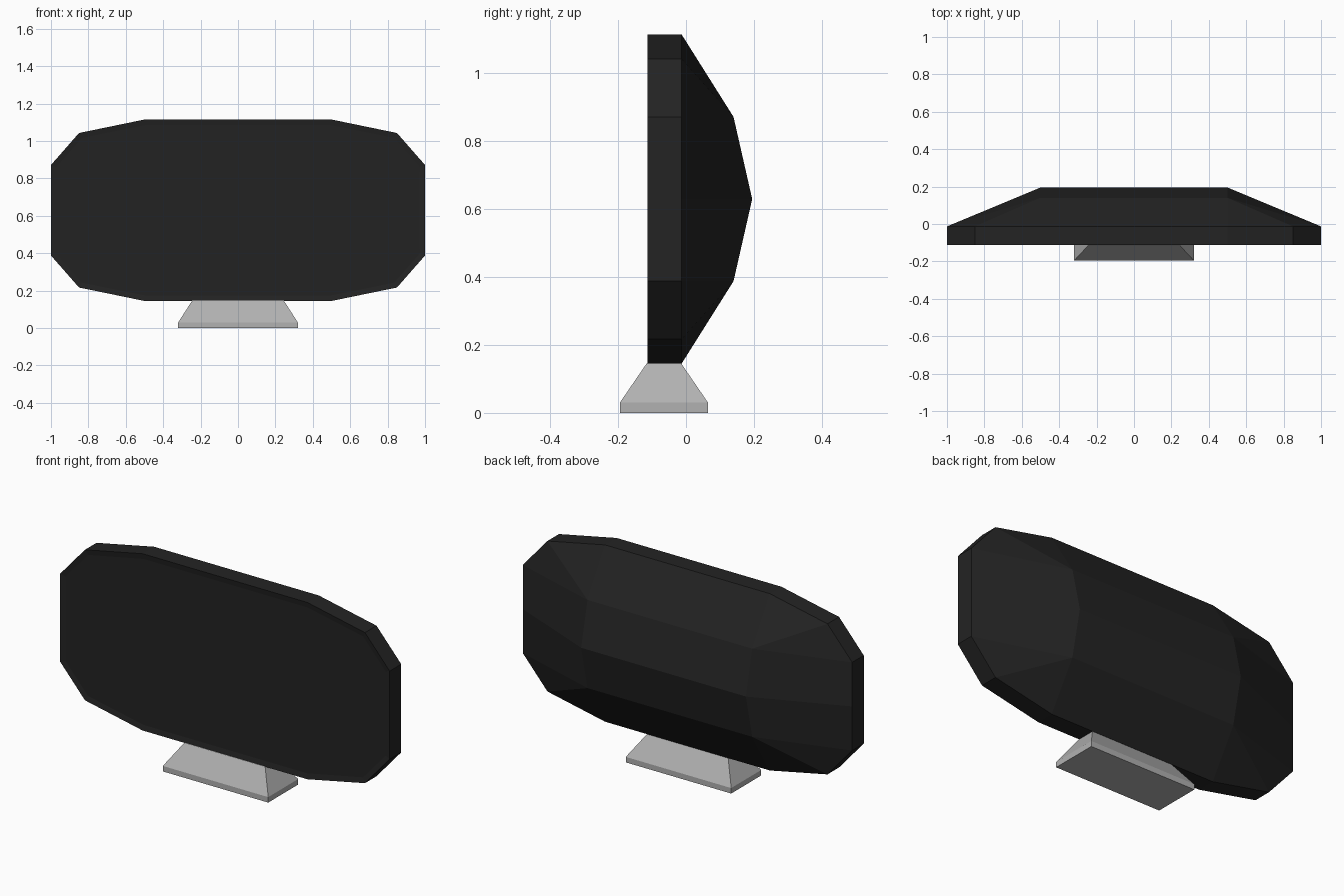
import bpy, bmesh

if "Cube" in bpy.data.objects:
    bpy.data.objects.remove(bpy.data.objects["Cube"])

ZC = 0.63            # height of the housing centre
Y_FRONT, Y_RIM = -0.113, -0.013


def material(name, value):
    m = bpy.data.materials.new(name)
    m.diffuse_color = (value, value, value, 1)
    m.use_nodes = True
    m.node_tree.nodes["Principled BSDF"].inputs["Base Color"].default_value = m.diffuse_color
    return m


black = material("black plastic", 0.017)
screen_black = material("screen black", 0.016)
grey = material("grey stand", 0.44)


def finish(bm, name, mats):
    bmesh.ops.remove_doubles(bm, verts=bm.verts, dist=1e-4)
    bmesh.ops.recalc_face_normals(bm, faces=bm.faces)
    mesh = bpy.data.meshes.new(name)
    bm.to_mesh(mesh)
    bm.free()
    for m in mats:
        mesh.materials.append(m)
    obj = bpy.data.objects.new(name, mesh)
    bpy.context.collection.objects.link(obj)
    return obj


def face(bm, pts):
    return bm.faces.new([bm.verts.new(p) for p in pts])


# Housing: rounded outline from one mirrored quarter
quarter = [(1.0, 0.242), (0.85, 0.413), (0.5, 0.485)]
right = [(x, -z) for x, z in reversed(quarter)] + [(1.0, 0)] + quarter
outline = right + [(-x, z) for x, z in reversed(right)]

bm = bmesh.new()
front = face(bm, [(x, Y_FRONT, ZC + z) for x, z in outline])
for (xa, za), (xb, zb) in zip(outline, outline[1:] + outline[:1]):
    face(bm, [(xa, Y_FRONT, ZC + za), (xb, Y_FRONT, ZC + zb),
              (xb, Y_RIM, ZC + zb), (xa, Y_RIM, ZC + za)])

# Bulged back: strips across the middle, sloping ends and corners
MID, SHOULDER = 0.195, 0.14
for sz in (1, -1):
    z1, z2, z3 = ZC + sz * 0.242, ZC + sz * 0.485, ZC + sz * 0.413
    face(bm, [(-0.5, MID, ZC), (0.5, MID, ZC), (0.5, SHOULDER, z1), (-0.5, SHOULDER, z1)])
    face(bm, [(-0.5, SHOULDER, z1), (0.5, SHOULDER, z1), (0.5, Y_RIM, z2), (-0.5, Y_RIM, z2)])
    for sx in (1, -1):
        face(bm, [(sx * 0.5, MID, ZC), (sx, Y_RIM, ZC), (sx, Y_RIM, z1), (sx * 0.5, SHOULDER, z1)])
        face(bm, [(sx * 0.5, SHOULDER, z1), (sx, Y_RIM, z1), (sx * 0.85, Y_RIM, z3)])
        face(bm, [(sx * 0.5, SHOULDER, z1), (sx * 0.85, Y_RIM, z3), (sx * 0.5, Y_RIM, z2)])

# Screen: slightly recessed front panel
bmesh.ops.remove_doubles(bm, verts=bm.verts, dist=1e-4)
bmesh.ops.recalc_face_normals(bm, faces=bm.faces)
bmesh.ops.inset_region(bm, faces=[front], thickness=0.03, depth=-0.005)
front.material_index = 1
finish(bm, "monitor_housing", [black, screen_black])

# Stand: low foot tapering up to the housing
levels = [(0.0, 0.32, 0.13), (0.03, 0.32, 0.13), (0.147, 0.245, 0.05)]
bm = bmesh.new()
rings = []
for z, hx, hy in levels:
    rings.append([(sx * hx, -0.065 + sy * hy, z)
                  for sx, sy in ((-1, -1), (1, -1), (1, 1), (-1, 1))])
for lo, hi in zip(rings, rings[1:]):
    for i in range(4):
        j = (i + 1) % 4
        face(bm, [lo[i], lo[j], hi[j], hi[i]])
face(bm, rings[0])
face(bm, rings[-1])
finish(bm, "stand", [grey])
